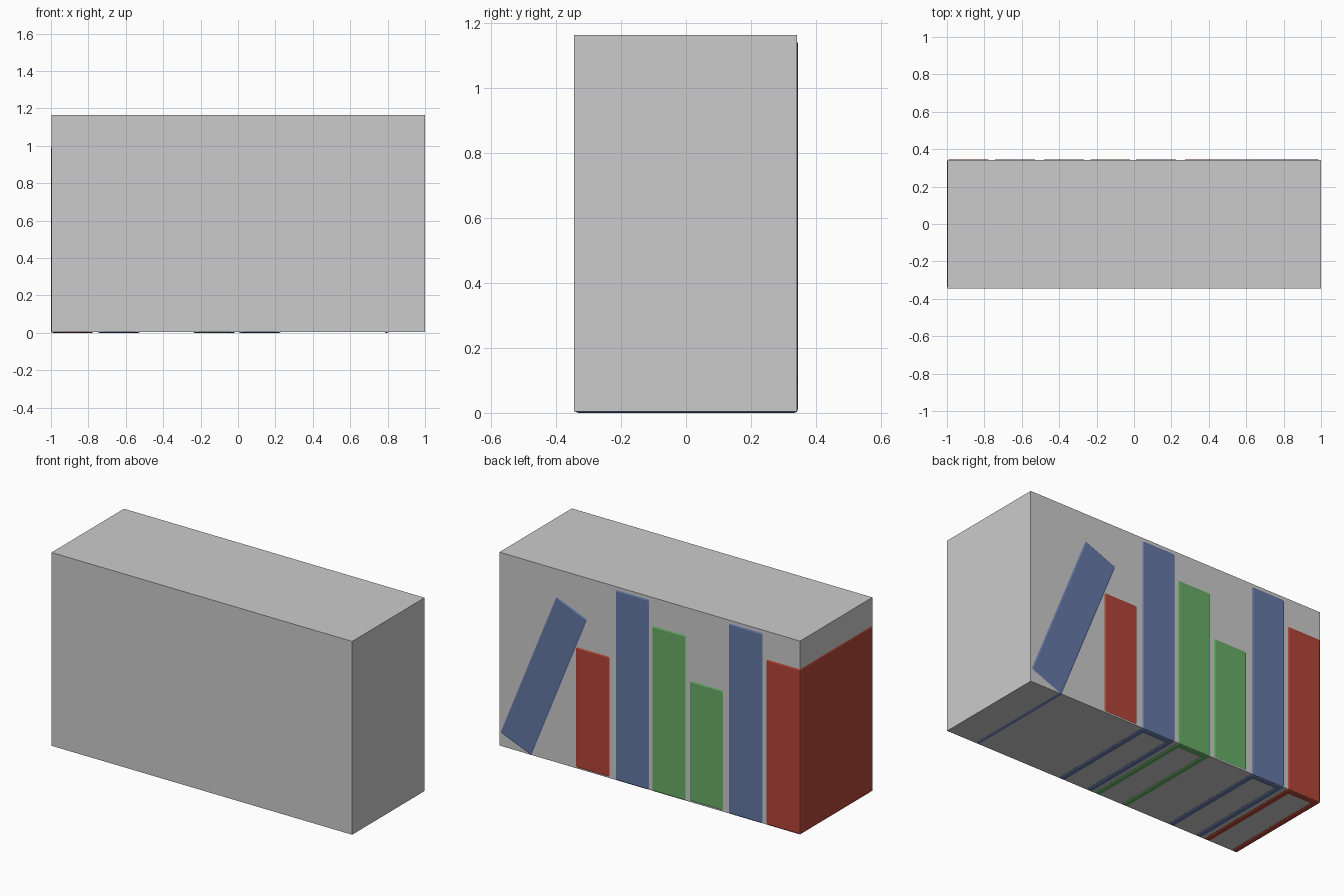
import bpy, bmesh, math

if "Cube" in bpy.data.objects:
    bpy.data.objects.remove(bpy.data.objects["Cube"])

W, Y0, Y1, T = 0.23, -0.344, 0.345, 0.042   # book width, front, spine, cover thickness


def material(name, rgb):
    m = bpy.data.materials.new(name)
    m.diffuse_color = (*rgb, 1)
    m.use_nodes = True
    m.node_tree.nodes["Principled BSDF"].inputs["Base Color"].default_value = m.diffuse_color
    return m


RED = material("red_cover", (0.45, 0.06, 0.04))
GREEN = material("green_cover", (0.137, 0.42, 0.137))
BLUE = material("blue_cover", (0.13, 0.19, 0.38))


def add_object(name, bm, mat=None):
    bmesh.ops.recalc_face_normals(bm, faces=bm.faces)
    mesh = bpy.data.meshes.new(name)
    bm.to_mesh(mesh)
    bm.free()
    ob = bpy.data.objects.new(name, mesh)
    bpy.context.collection.objects.link(ob)
    if mat:
        mesh.materials.append(mat)
    return ob


def prism(profile, z0, z1):
    bm = bmesh.new()
    face = bm.faces.new([bm.verts.new((x, y, z0)) for x, y in profile])
    ext = bmesh.ops.extrude_face_region(bm, geom=[face])
    for v in ext["geom"]:
        if isinstance(v, bmesh.types.BMVert):
            v.co.z = z1
    return bm


def rect(x0, x1, y0, y1):
    return [(x0, y0), (x1, y0), (x1, y1), (x0, y1)]


def book(name, x, z, height, mat, tilt=0):
    h, w, i = height / 2, W / 2, W / 2 - T
    # U-shaped cover: two boards and a spine at the back
    u = [(-w, Y0), (-i, Y0), (-i, Y1 - T), (i, Y1 - T),
         (i, Y0), (w, Y0), (w, Y1), (-w, Y1)]
    cover = add_object(name + "_cover", prism(u, -h, h), mat)
    bev = cover.modifiers.new("edge_bevel", 'BEVEL')
    bev.width, bev.segments = 0.012, 2
    # page block set back inside the cover
    pages = add_object(name + "_pages",
                       prism(rect(-i, i, Y0 + 0.03, Y1 - T), -h + 0.03, h - 0.03))
    for ob in (cover, pages):
        ob.location = (x, 0, z + h)
        ob.rotation_euler.y = math.radians(tilt)


# grey block that encloses the row
add_object("block", prism(rect(-0.997, 1.0, -0.345, 0.342), 0.004, 1.165))

# upright books
for name, x, z, h, mat in [
        ("red_book_tall", -0.885, 0, 1.0, RED),
        ("blue_book_left", -0.637, 0, 1.15, BLUE),
        ("green_book_short", -0.375, 0.006, 0.73, GREEN),
        ("green_book_tall", -0.127, 0, 1.0, GREEN),
        ("blue_book_right", 0.117, 0, 1.15, BLUE),
        ("red_book_short", 0.38, 0.006, 0.73, RED)]:
    book(name, x, z, h, mat)

# leaning book at the end of the row
book("leaning_blue_book", 0.705, 0.5 - 0.4975, 0.995, BLUE, -22.1)
